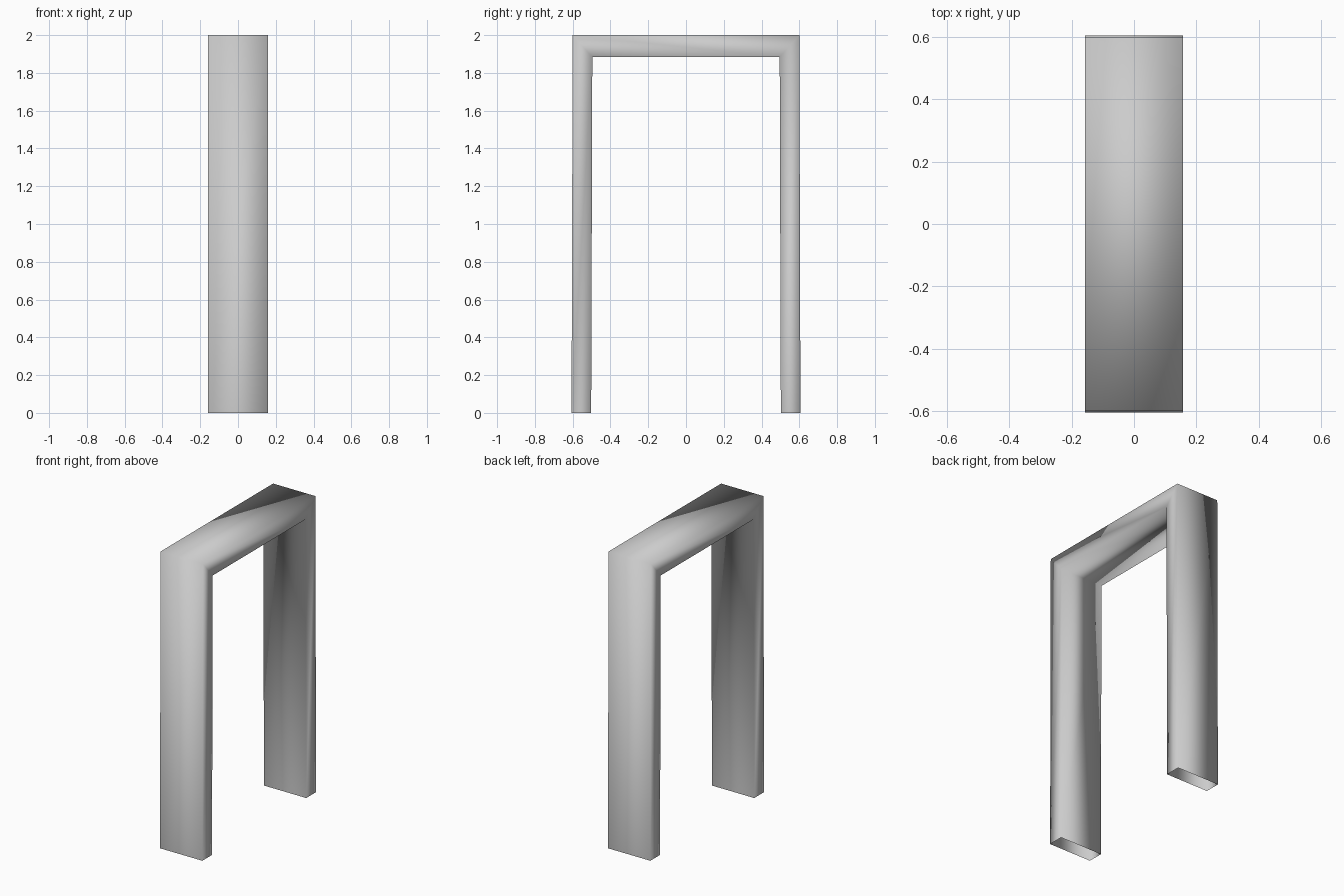
import bpy
import bmesh

# Remove the default cube
cube = bpy.data.objects.get("Cube")
if cube:
    bpy.data.objects.remove(cube, do_unlink=True)

# Plain grey material
grey = bpy.data.materials.new("plain_grey")
grey.use_nodes = True
colour = (0.6, 0.6, 0.6, 1)
grey.diffuse_color = colour
grey.node_tree.nodes["Principled BSDF"].inputs["Base Color"].default_value = colour

HALF_WIDTH = 0.158

# Outer and inner (y, z) corners of the frame, foot to foot
outer = [(-0.606, 0), (-0.6, 2), (0.6, 2), (0.606, 0)]
inner = [(-0.502, 0), (-0.496, 1.883), (0.496, 1.883), (0.502, 0)]

# Rectangular tube swept through the corners, open at both feet
bm = bmesh.new()
rings = []
for o, i in zip(outer, inner):
    corners = [(-HALF_WIDTH, *o), (HALF_WIDTH, *o), (HALF_WIDTH, *i), (-HALF_WIDTH, *i)]
    rings.append([bm.verts.new(c) for c in corners])
for a, b in zip(rings, rings[1:]):
    for k in range(4):
        n = (k + 1) % 4
        bm.faces.new((a[k], a[n], b[n], b[k]))
for face in bm.faces:
    face.smooth = True

mesh = bpy.data.meshes.new("door_frame")
bm.normal_update()
bm.to_mesh(mesh)
bm.free()
mesh.materials.append(grey)
frame = bpy.data.objects.new("door_frame", mesh)
bpy.context.collection.objects.link(frame)
